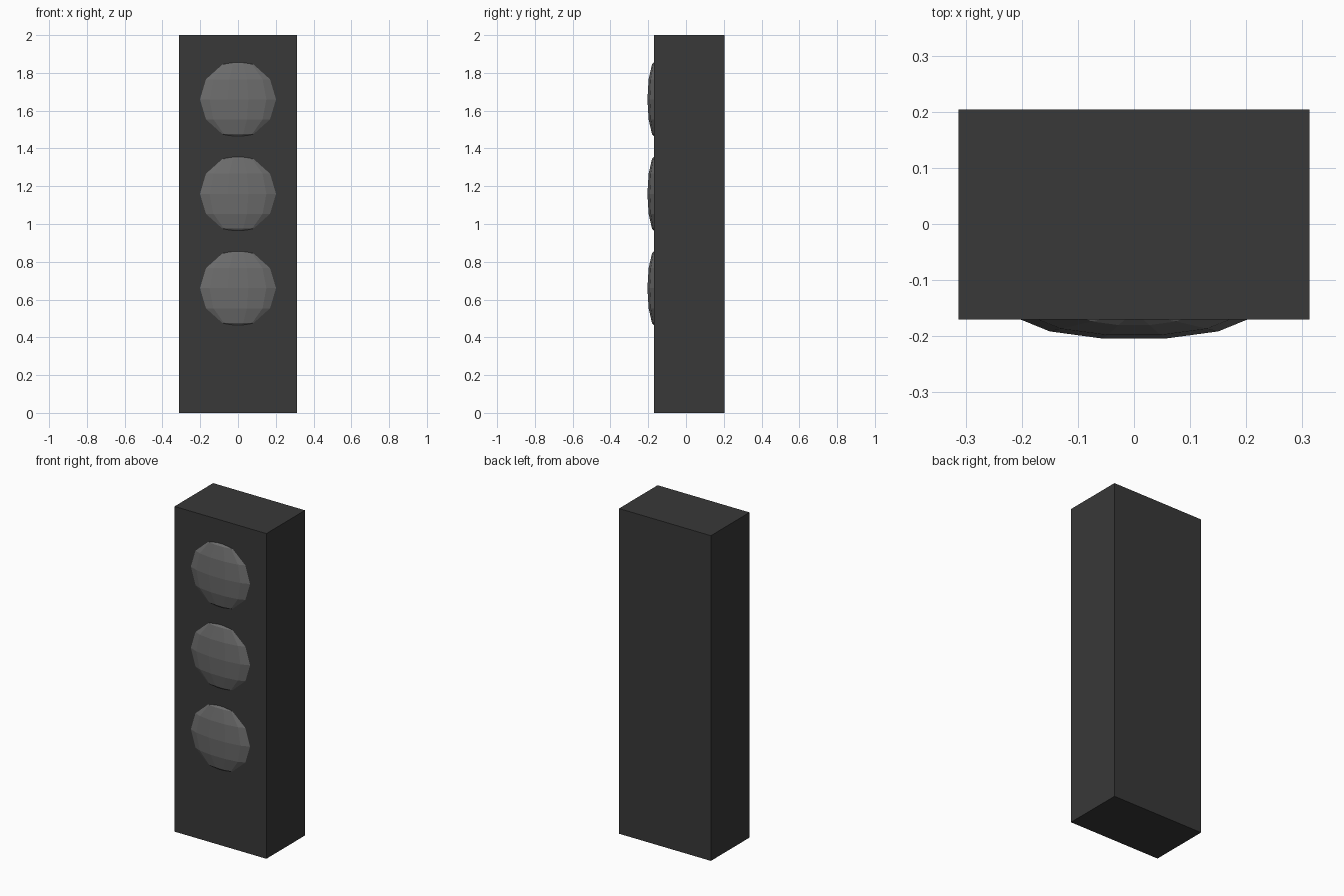
import bpy, math

if "Cube" in bpy.data.objects:
    bpy.data.objects.remove(bpy.data.objects["Cube"])


def material(name, value):
    m = bpy.data.materials.new(name)
    m.diffuse_color = (value, value, value, 1)
    m.use_nodes = True
    m.node_tree.nodes["Principled BSDF"].inputs["Base Color"].default_value = m.diffuse_color
    return m


housing_mat = material("dark housing grey", 0.040)
lens_mat = material("lens grey", 0.150)

# Housing box
bpy.ops.mesh.primitive_cube_add(size=1, location=(0, 0.017, 1))
housing = bpy.context.object
housing.name = "housing"
housing.scale = (0.625, 0.375, 2)
housing.data.materials.append(housing_mat)

# Three flattened low-poly lenses, half sunk into the front face
for name, z in (("lower_lens", 0.66), ("middle_lens", 1.16), ("upper_lens", 1.66)):
    bpy.ops.mesh.primitive_uv_sphere_add(segments=12, ring_count=6, radius=1)
    lens = bpy.context.object
    lens.name = name
    # Turn half a segment so a flat column of faces points forward
    lens.rotation_euler.z = math.radians(15)
    bpy.ops.object.transform_apply(location=False, rotation=True, scale=False)
    lens.scale = (0.2125, 0.05, 0.2125)
    lens.location = (0, -0.156, z)
    lens.data.materials.append(lens_mat)
